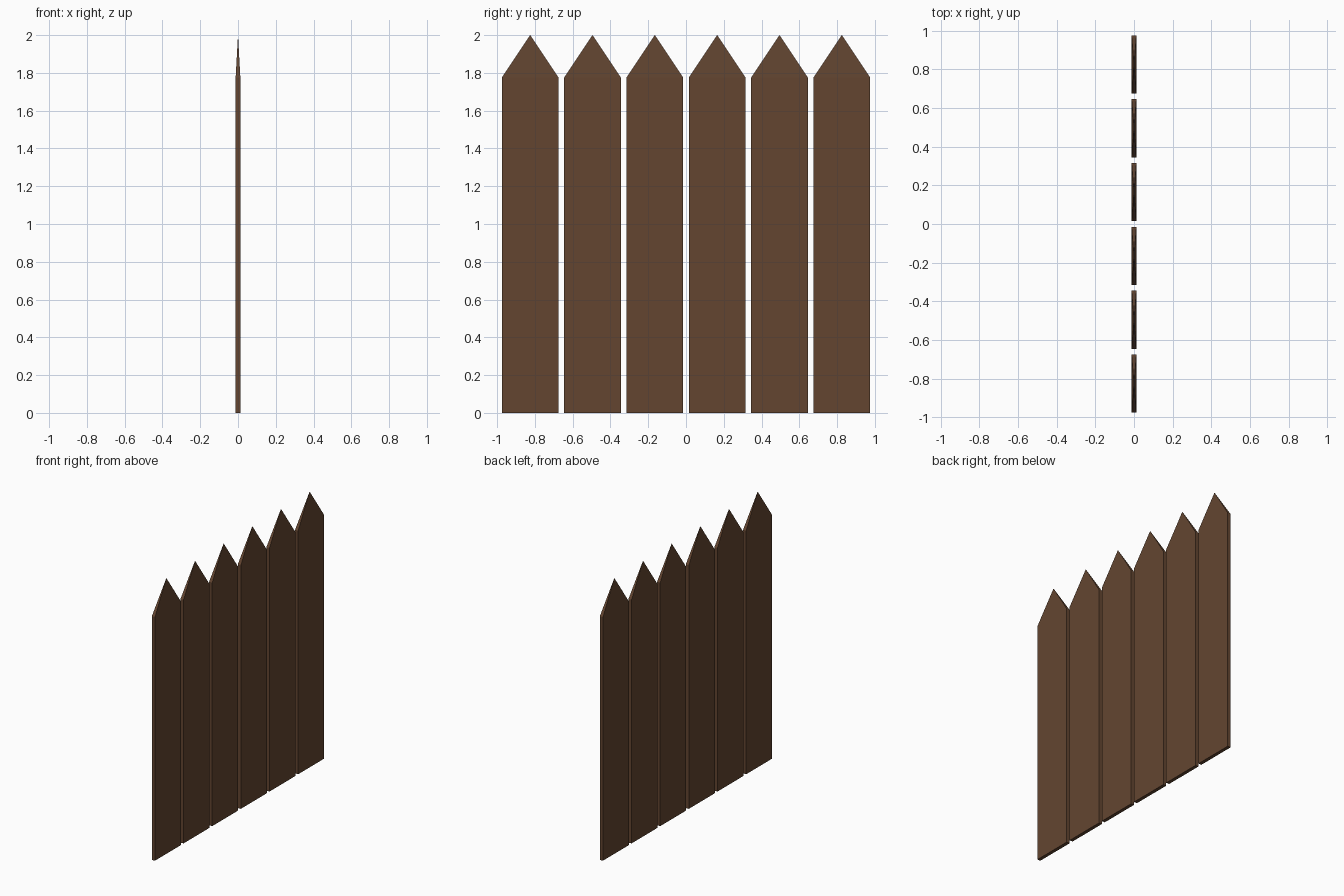
import bpy, bmesh

if "Cube" in bpy.data.objects:
    bpy.data.objects.remove(bpy.data.objects["Cube"])

WIDTH, THICK = 0.30, 0.025
SHOULDER, TOP, PITCH, COUNT = 1.775, 2.0, 0.33, 6

wood = bpy.data.materials.new("brown_wood")
wood.diffuse_color = (0.125, 0.06, 0.03, 1)
wood.use_nodes = True
wood.node_tree.nodes["Principled BSDF"].inputs["Base Color"].default_value = wood.diffuse_color


def fence_plank(name, y):
    """Flat board whose top narrows to a single point."""
    bm = bmesh.new()
    bmesh.ops.create_cube(bm, size=1)
    for v in bm.verts:
        v.co = (v.co.x * THICK, v.co.y * WIDTH, (v.co.z + 0.5) * SHOULDER)
    # pointed tip: poke the top face and raise its centre
    bm.normal_update()
    top = max(bm.faces, key=lambda f: f.calc_center_median().z)
    tip = bmesh.ops.poke(bm, faces=[top])["verts"][0]
    tip.co.z = TOP
    bmesh.ops.recalc_face_normals(bm, faces=bm.faces)
    mesh = bpy.data.meshes.new(name)
    bm.to_mesh(mesh)
    bm.free()
    mesh.materials.append(wood)
    obj = bpy.data.objects.new(name, mesh)
    obj.location.y = y
    bpy.context.collection.objects.link(obj)


# row of planks along y
for i in range(COUNT):
    fence_plank(f"fence_plank_{i + 1}", (i - (COUNT - 1) / 2) * PITCH)
